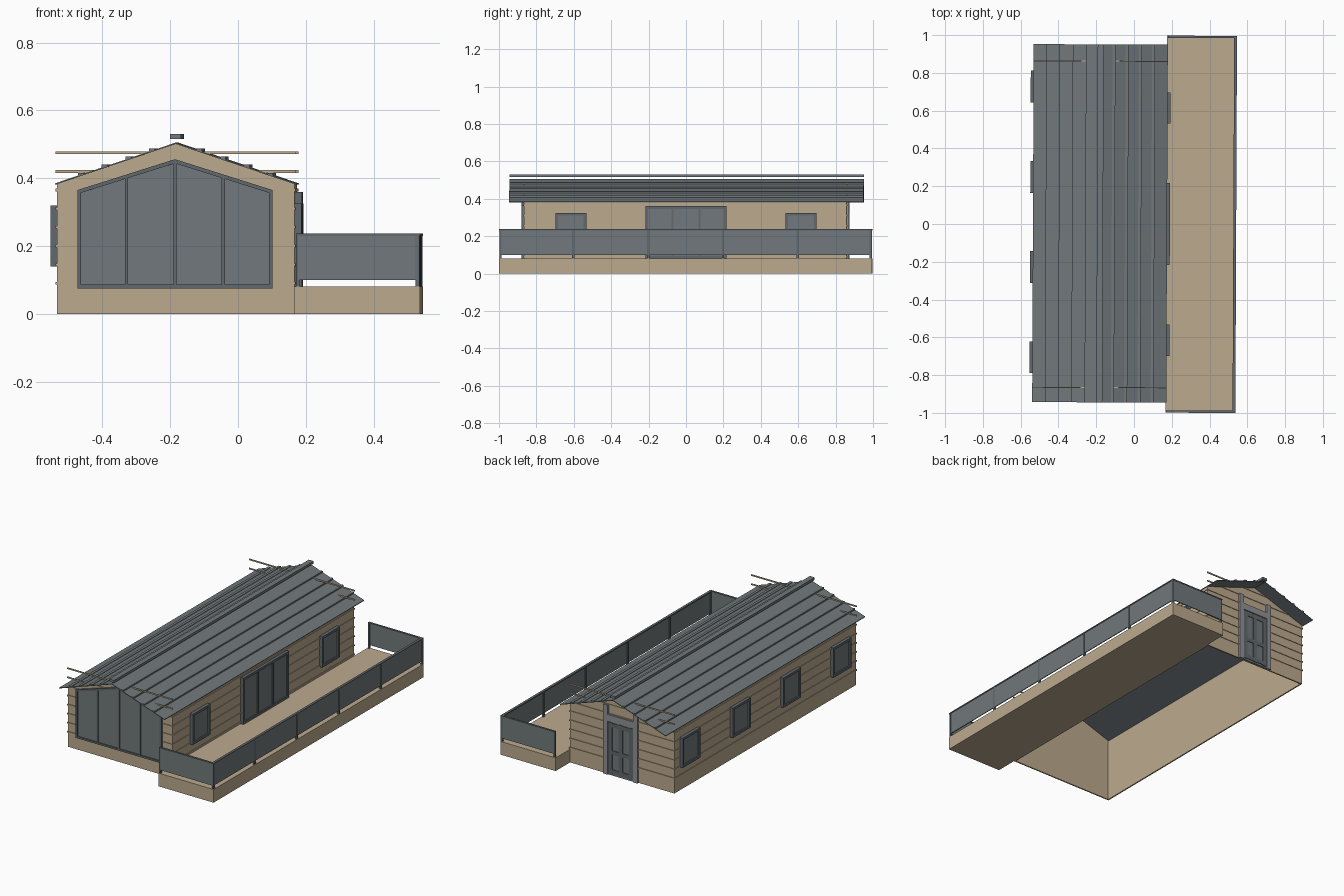
import bpy, bmesh, math

cube = bpy.data.objects.get("Cube")
if cube:
    bpy.data.objects.remove(cube, do_unlink=True)


def material(name, r, g, b):
    m = bpy.data.materials.new(name)
    m.use_nodes = True
    m.diffuse_color = (r, g, b, 1)
    m.node_tree.nodes["Principled BSDF"].inputs["Base Color"].default_value = (r, g, b, 1)
    return m


TAN = material("tan timber", .50, .40, .27)
SLATE = material("slate grey", .165, .19, .2)
DARK = material("dark grey", .12, .14, .152)
LIGHT = material("light grey", .28, .285, .3)

TURN = math.radians(-.25)   # the whole building sits very slightly turned
RIDGE, HALF, EAVE, PEAK = -.18, .355, .385, .505
WEST, EAST, FRONT, BACK = -.53, .17, -.865, .86


def prisms(name, profiles, mat):
    """One object from (xz outline, y0, y1) extrusions."""
    bm = bmesh.new()
    for pts, y0, y1 in profiles:
        face = bm.faces.new([bm.verts.new((x, y0, z)) for x, z in pts])
        out = bmesh.ops.extrude_face_region(bm, geom=[face])
        verts = [g for g in out["geom"] if isinstance(g, bmesh.types.BMVert)]
        bmesh.ops.translate(bm, verts=verts, vec=(0, y1 - y0, 0))
    bmesh.ops.recalc_face_normals(bm, faces=bm.faces)
    mesh = bpy.data.meshes.new(name)
    bm.to_mesh(mesh)
    bm.free()
    mesh.materials.append(mat)
    ob = bpy.data.objects.new(name, mesh)
    ob.rotation_euler.z = TURN
    bpy.context.collection.objects.link(ob)
    return ob


def boxes(name, items, mat):
    """One object from (x0, x1, y0, y1, z0, z1) boxes."""
    return prisms(name, [([(a, e), (b, e), (b, f), (a, f)], c, d)
                         for a, b, c, d, e, f in items], mat)


def roof_z(x):
    return PEAK - abs(x - RIDGE) * (PEAK - EAVE) / HALF


# Walls, open underneath
T = .008
gable = [(WEST, 0), (EAST, 0), (EAST, roof_z(EAST) - .004),
         (RIDGE, PEAK - .004), (WEST, roof_z(WEST) - .004)]
prisms("gable_walls", [(gable, FRONT, FRONT + T), (gable, BACK - T, BACK)], TAN)
wall_top = roof_z(EAST) - .004
boxes("side_walls", [(WEST, WEST + T, FRONT + T, BACK - T, 0, wall_top),
                     (EAST - T, EAST, FRONT + T, BACK - T, 0, wall_top)], TAN)

# Siding battens on all four walls; the top two run past the gables
P = .004
levels = [.475 - .055 * i for i in range(8)]
battens = []
for z in levels:
    z0, z1 = z - P, z + P
    battens += [(WEST - P, EAST + P, FRONT - P, FRONT + .001, z0, z1),
                (WEST - P, EAST + P, BACK - .001, BACK + P, z0, z1)]
    if z1 < wall_top:
        battens += [(WEST - P, WEST + .001, FRONT, BACK, z0, z1),
                    (EAST - .001, EAST + P, FRONT, BACK, z0, z1)]
boxes("siding_battens", battens, TAN)

# Roof sheet, seams and raised ridge cap
R0, R1 = -.945, .95
prisms("roof", [([(RIDGE - HALF, EAVE), (RIDGE, PEAK), (RIDGE + HALF, EAVE),
                  (RIDGE + HALF, EAVE - P), (RIDGE, PEAK - P), (RIDGE - HALF, EAVE - P)],
                 R0, R1)], SLATE)
seams = []
for side in (-1, 1):
    for i in range(1, 5):
        a, b = RIDGE + side * (.07 * i - .008), RIDGE + side * (.07 * i + .008)
        top = roof_z(a) + .003
        seams.append(([(a, roof_z(a) - .001), (a, top), (b, top), (b, roof_z(b) - .001)], R0, R1))
prisms("roof_seams", seams, SLATE)
boxes("ridge_cap", [(RIDGE - .016, RIDGE + .016, R0, R1, .515, .53)], SLATE)

# Front glazing following the gable
outer = [(-.47, .075), (.106, .075), (.106, .365), (-.182, .456), (-.47, .365)]
inner = [(-.459, .086), (.095, .086), (.095, .357), (-.182, .444), (-.459, .357)]
prisms("front_glass", [(outer, FRONT - .007, FRONT)], SLATE)
bars = []
for i in range(len(outer)):
    j = (i + 1) % len(outer)
    bars.append(([outer[i], outer[j], inner[j], inner[i]], FRONT - .013, FRONT))
for x in (-.325, RIDGE - .002, -.04):
    z = .444 - abs(x + .182) * .31
    bars.append(([(x - .005, .08), (x + .005, .08), (x + .005, z), (x - .005, z)],
                 FRONT - .012, FRONT))
prisms("front_glazing_frame", bars, DARK)


def side_window(name, side, y0, y1, z0, z1, panes=1, w=.014):
    """Framed window on the east (+1) or west (-1) wall."""
    base = EAST if side > 0 else WEST

    def slab(depth, a, b, c, d):
        x = sorted((base - side * .002, base + side * depth))
        return (x[0], x[1], a, b, c, d)
    boxes(name + "_glass", [slab(.012, y0 + w, y1 - w, z0 + w, z1 - w)], SLATE)
    frame = [slab(.02, y0, y0 + w, z0, z1), slab(.02, y1 - w, y1, z0, z1),
             slab(.02, y0 + w, y1 - w, z0, z0 + w), slab(.02, y0 + w, y1 - w, z1 - w, z1)]
    for i in range(1, panes):
        y = y0 + (y1 - y0) * i / panes
        frame.append(slab(.018, y - .005, y + .005, z0 + w, z1 - w))
    boxes(name + "_frame", frame, DARK)


for n, y in enumerate((-.615, .615)):
    side_window(f"deck_window_{n + 1}", 1, y - .083, y + .083, .14, .325)
side_window("patio_door", 1, -.217, .217, .08, .36, panes=3)
for n, y in enumerate((-.708, -.23, .247, .725)):
    side_window(f"west_window_{n + 1}", -1, y - .084, y + .084, .14, .32)

# Back door: light surround, dark leaf, four sunken panels
D = -.175
boxes("back_door_surround", [
    (D - .115, D - .085, BACK, BACK + .012, 0, .42),
    (D + .085, D + .115, BACK, BACK + .012, 0, .42),
    (D - .085, D + .085, BACK, BACK + .012, .325, .365)], LIGHT)
boxes("back_door_leaf", [(D - .085, D + .085, BACK, BACK + .006, 0, .325)], SLATE)
rails = [(D + s - .013, D + s + .013, BACK, BACK + .01, .01, .32) for s in (-.07, 0, .07)]
rails += [(D - .08, D + .08, BACK, BACK + .0095, z - .012, z + .012) for z in (.025, .14, .305)]
boxes("back_door_rails", rails, DARK)

# Deck and railing
DX, DY, DZ, TOP = .541, .998, .08, .237
boxes("deck", [(EAST, DX, -DY, DY, 0, DZ)], TAN)
boxes("railing_panels", [
    (DX - .008, DX - .003, -DY + .004, DY - .004, .1, TOP - .006),
    (EAST + .012, DX - .008, -DY + .002, -DY + .007, .1, TOP - .006),
    (EAST + .012, DX - .008, DY - .007, DY - .002, .1, TOP - .006)], SLATE)
boxes("railing_posts", [(DX - .013, DX - .001, y - .006, y + .006, DZ, TOP - .005)
                        for y in (-.99, -.6, -.2, .2, .6, .99)]
      + [(EAST + .005, EAST + .015, s * .991 - .005, s * .991 + .005, DZ, TOP - .005)
         for s in (-1, 1)], DARK)
boxes("handrail", [
    (DX - .015, DX, -DY, DY, TOP - .007, TOP),
    (EAST + .005, DX - .015, -DY, -DY + .012, TOP - .007, TOP),
    (EAST + .005, DX - .015, DY - .012, DY, TOP - .007, TOP)], DARK)
